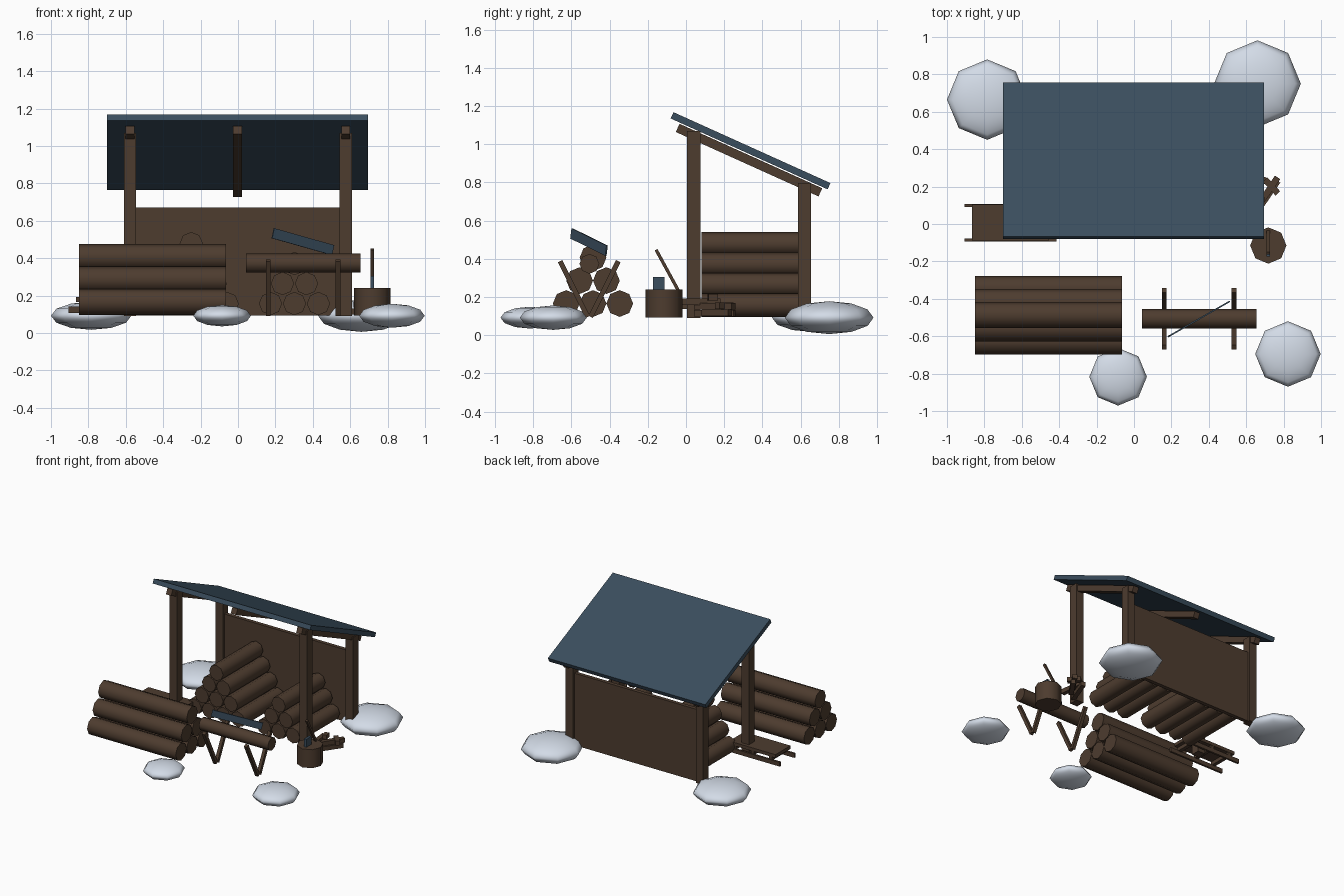
import bpy, math
from mathutils import Vector


def material(name, rgb):
    m = bpy.data.materials.new(name)
    m.diffuse_color = (*rgb, 1)
    return m


WOOD = material("brown wood", (0.075, 0.045, 0.028))
METAL = material("slate blue metal", (0.042, 0.075, 0.11))
SNOW = material("snow", (0.66, 0.72, 0.81))


def finish(name, mat, smooth=None):
    o = bpy.context.object
    o.name = name
    o.data.materials.append(mat)
    if smooth:
        bpy.ops.object.shade_smooth_by_angle(angle=math.radians(smooth))
    return o


def box(name, center, size, mat=WOOD, rot=(0, 0, 0)):
    bpy.ops.mesh.primitive_cube_add(size=1, location=center, rotation=rot)
    bpy.context.object.scale = size
    return finish(name, mat)


def log(name, a, b, r):
    """Eight-sided round timber from a to b."""
    a, b = Vector(a), Vector(b)
    d = b - a
    rot = d.to_track_quat('Z', 'Y').to_euler()
    bpy.ops.mesh.primitive_cylinder_add(vertices=8, radius=r, depth=d.length,
                                        location=(a + b) / 2, rotation=rot)
    return finish(name, WOOD, 50)


def stack(rows, step, rise):
    """Offsets of a triangular pile: (sideways, up)."""
    for k in range(rows):
        n = rows - k
        for i in range(n):
            yield (i - (n - 1) / 2) * step, k * rise


# Lean-to shed: posts, rafters, back wall and sloping roof
TILT = -math.radians(24.3)
for x in (-0.578, 0.576):
    box("front_post", (x, 0.04, 0.58), (0.065, 0.07, 0.98))
    box("back_post", (x, 0.621, 0.443), (0.065, 0.068, 0.706))
for x in (-0.578, -0.003, 0.576):
    box("rafter", (x, 0.33, 0.917), (0.047, 0.82, 0.047), rot=(TILT, 0, 0))
box("back_wall", (0, 0.621, 0.382), (1.13, 0.03, 0.576))
box("roof", (-0.003, 0.338, 0.966), (1.395, 0.902, 0.036), METAL, (TILT, 0, 0))

# Firewood piles: two inside the shed, one of long logs out front
for cx, rows in ((-0.25, 4), (0.302, 3)):
    for u, v in stack(rows, 0.128, 0.107):
        log("firewood_log", (cx + u, 0.08, 0.157 + v), (cx + u, 0.587, 0.157 + v), 0.062)
for u, v in stack(3, 0.14, 0.12):
    log("long_log", (-0.85, -0.487 + u, 0.166 + v), (-0.065, -0.487 + u, 0.166 + v), 0.07)

# Sawhorse with a log and a saw blade resting on it
log("sawhorse_log", (0.043, -0.506, 0.374), (0.655, -0.506, 0.374), 0.052)
for x in (0.162, 0.534):
    for s in (-1, 1):
        box("sawhorse_leg", (x, -0.507 + s * 0.08, 0.242), (0.026, 0.026, 0.325),
            rot=(-s * 0.46, 0, 0))
box("saw_blade", (0.347, -0.508, 0.488), (0.38, 0.008, 0.055), METAL, (0, 0.24, 0.52))

# Chopping block with an axe
log("chopping_block", (0.718, -0.115, 0.092), (0.718, -0.115, 0.24), 0.097)
box("axe_handle", (0.718, -0.098, 0.34), (0.017, 0.017, 0.245), rot=(0.5, 0, 0))
box("axe_head", (0.718, -0.143, 0.272), (0.02, 0.062, 0.065), METAL)

# Small heap of split kindling beside the right post
for x, y, z, length, turn in ((0.655, 0.15, 0.115, 0.22, -0.35), (0.72, 0.16, 0.117, 0.17, -0.6),
                              (0.70, 0.15, 0.152, 0.24, -0.6), (0.735, 0.2, 0.155, 0.10, 0.75),
                              (0.65, 0.08, 0.175, 0.20, 0.1), (0.68, 0.14, 0.2, 0.05, 0.2)):
    box("kindling", (x, y, z), (0.034, length, 0.034), rot=(0, 0, turn))

# Sled by the left post: runners, struts and deck
for y in (0.098, -0.086):
    box("sled_runner", (-0.66, y, 0.124), (0.49, 0.016, 0.034))
for x in (-0.82, -0.66, -0.5):
    box("sled_crossbar", (x, 0.006, 0.152), (0.03, 0.19, 0.03))
box("sled_deck", (-0.66, 0.008, 0.178), (0.41, 0.19, 0.026))

# Snow mounds
for x, y, r, h in ((-0.785, 0.665, 0.215, 0.075), (0.66, 0.75, 0.232, 0.086),
                   (0.823, -0.695, 0.175, 0.064), (-0.085, -0.817, 0.154, 0.057)):
    bpy.ops.mesh.primitive_uv_sphere_add(segments=8, ring_count=6, radius=1, location=(x, y, 0.092))
    bpy.context.object.scale = (r, r, h)
    finish("snow_mound", SNOW, 80)
